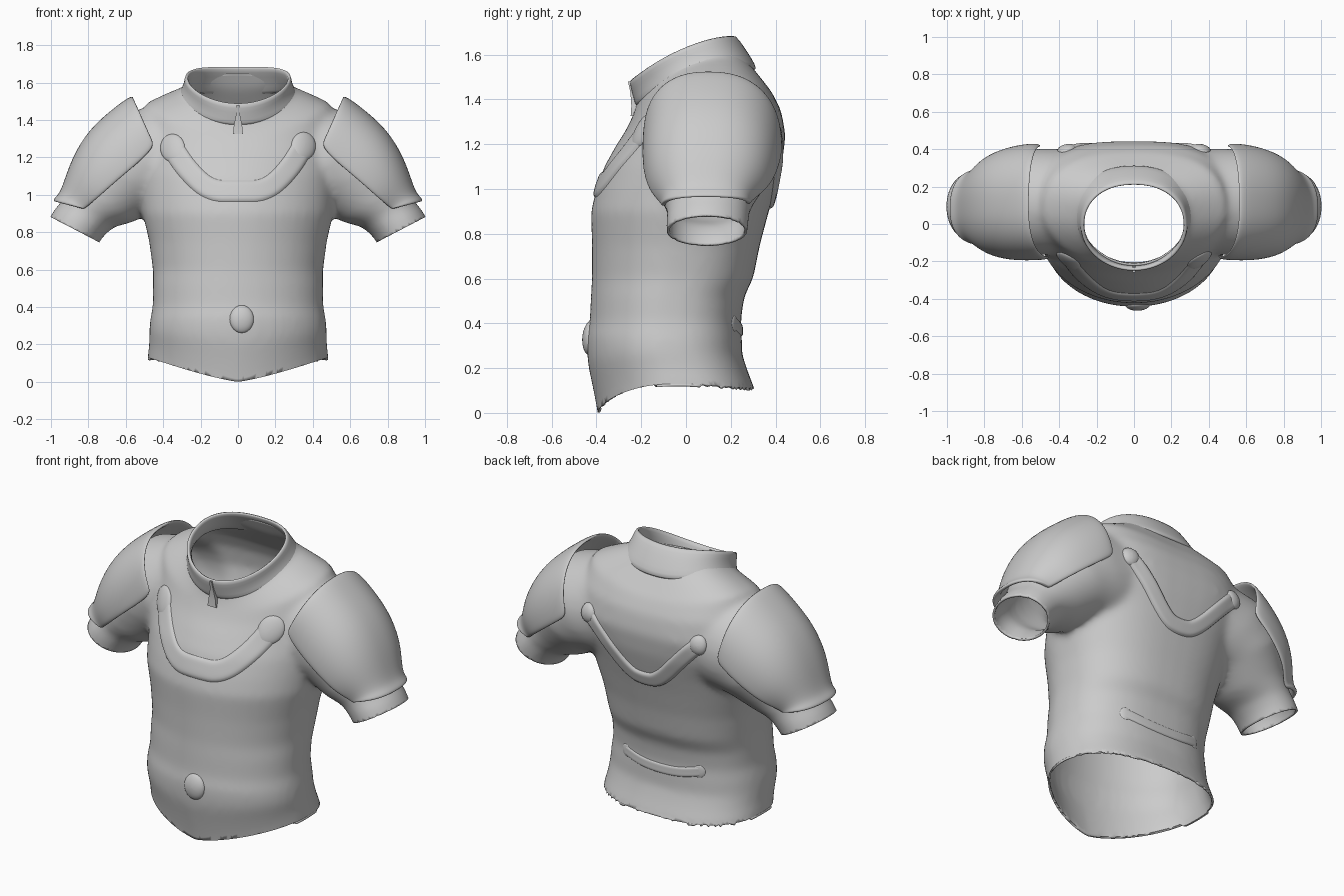
import bpy, bmesh
from math import sin, cos, pi, radians, copysign
from mathutils import Vector
from mathutils.bvhtree import BVHTree

if "Cube" in bpy.data.objects:
    bpy.data.objects.remove(bpy.data.objects["Cube"])

N = 48


def spow(v, p):
    return copysign(abs(v) ** p, v)


def make(name, bm):
    me = bpy.data.meshes.new(name)
    bm.to_mesh(me)
    bm.free()
    ob = bpy.data.objects.new(name, me)
    bpy.context.collection.objects.link(ob)
    return ob


def loft(bm, rings, closed=True, caps=False):
    rows = [[bm.verts.new(p) for p in r] for r in rings]
    n = len(rows[0])
    for a, b in zip(rows, rows[1:]):
        for i in range(n if closed else n - 1):
            j = (i + 1) % n
            bm.faces.new((a[i], a[j], b[j], b[i]))
    if caps:
        bm.faces.new(rows[0])
        bm.faces.new(rows[-1])
    return rows


def body_ring(yf, zf, yb, zb, a, lift=0.0, nb=2.5):
    # front half is a plain ellipse, back half is squarer, sides may rise
    ym, pts = (yf + yb) / 2, []
    for i in range(N):
        t = 2 * pi * i / N
        p = 2 / nb if sin(t) > 0 else 1.0
        x = a * spow(cos(t), p)
        y = ym + (yb - ym) * spow(sin(t), p)
        z = zf + (zb - zf) * (y - yf) / (yb - yf) + lift * (x / a) ** 2
        pts.append((x, y, z))
    return pts


def add_mod(ob, kind, **kw):
    m = ob.modifiers.new(kind.lower(), kind)
    for k, v in kw.items():
        setattr(m, k, v)


# Torso and sleeves as one fused solid
torso = [(-.39, .0, .325, .0, .49), (-.39, .12, .31, .12, .485), (-.415, .2, .275, .2, .475),
         (-.44, .27, .25, .27, .475), (-.445, .33, .25, .33, .47), (-.43, .41, .245, .41, .455),
         (-.425, .52, .26, .52, .455), (-.42, .60, .30, .60, .455), (-.42, .75, .33, .75, .475),
         (-.425, .90, .37, .90, .51), (-.40, 1.0, .40, 1.0, .52), (-.365, 1.1, .43, 1.12, .53, 0, 2.8),
         (-.315, 1.19, .445, 1.24, .535, 0, 3), (-.27, 1.26, .425, 1.35, .525, .05, 2.8),
         (-.24, 1.32, .385, 1.43, .49, .11), (-.225, 1.36, .33, 1.50, .39, .095),
         (-.215, 1.40, .275, 1.57, .285, .075), (-.235, 1.52, .20, 1.72, .262, .03)]
sleeve = [(.35, .12, 1.20, .29, .28, 70), (.49, .12, 1.175, .30, .285, 57), (.62, .12, 1.09, .25, .265, 43),
          (.73, .10, .96, .20, .21, 32), (.80, .10, .90, .155, .185, 28),
          (.85, .095, .85, .15, .185, 28), (.93, .09, .72, .145, .175, 28)]
bm = bmesh.new()
loft(bm, [body_ring(*r) for r in torso], caps=True)
for s in (1, -1):
    rings = []
    for cx, cy, cz, r, ry, ang in sleeve:
        A = radians(ang)
        rings.append([(s * (cx + r * cos(A) * cos(t)), cy + ry * sin(t), cz + r * sin(A) * cos(t))
                      for t in (2 * pi * i / N for i in range(N))])
    loft(bm, rings, caps=True)
bmesh.ops.recalc_face_normals(bm, faces=bm.faces)
body = make("shirt_body", bm)
add_mod(body, 'REMESH', mode='VOXEL', voxel_size=.018)
add_mod(body, 'SMOOTH', factor=.5, iterations=14)
dg = bpy.context.evaluated_depsgraph_get()
fused = bpy.data.meshes.new_from_object(body.evaluated_get(dg))
body.modifiers.clear()


# Openings: neck, hem and cuffs are trimmed with planes
def trim(bm, co, no, test=lambda v: True):
    faces = [f for f in bm.faces if all(test(v.co) for v in f.verts)]
    edges = {e for f in faces for e in f.edges}
    verts = {v for f in faces for v in f.verts}
    bmesh.ops.bisect_plane(bm, geom=list(verts) + list(edges) + faces, plane_co=co,
                           plane_no=no, clear_outer=True)


bm = bmesh.new()
bm.from_mesh(fused)
trim(bm, (0, -.23, 1.455), (0, -.39, .92))
trim(bm, (0, 0, .13), (0, 0, -1))
for s in (1, -1):
    trim(bm, (.875 * s, .1, .815), (.46 * s, 0, -.88), lambda c: c.x * s > .6 and c.z < 1.05)
bmesh.ops.remove_doubles(bm, verts=bm.verts, dist=.004)
for v in bm.verts:  # pointed front hem
    c = v.co
    if c.z < .136:
        c.z = .13
    w = max(0, min(1, (.34 - c.z) / .2))
    if c.y < 0:
        c.z -= w * .13 * max(0, 1 - (abs(c.x) / .48) ** 1.25) * min(1, -c.y / .1)
    else:
        c.z -= w * .02 * min(1, c.y / .3)
bvh = BVHTree.FromBMesh(bm)
bm.to_mesh(body.data)
bm.free()
add_mod(body, 'SOLIDIFY', thickness=.012, offset=-1)

# Collar with a thickened lip and front tab
bm = bmesh.new()
loft(bm, [body_ring(*r, 2.2) for r in ((-.215, 1.37, .31, 1.53, .32, .065), (-.222, 1.40, .285, 1.575, .292, .065),
                                       (-.232, 1.44, .25, 1.63, .277, .06), (-.245, 1.49, .21, 1.685, .275, .04))])
collar = make("collar", bm)
add_mod(collar, 'SOLIDIFY', thickness=.022, offset=0)
add_mod(collar, 'SUBSURF', levels=1, render_levels=1)

bm = bmesh.new()
loft(bm, [[(-w, y - .012, z), (w, y - .012, z), (w, y + .02, z), (-w, y + .02, z)]
          for w, y, z in ((.028, -.235, 1.325), (.022, -.232, 1.37), (.01, -.236, 1.43), (.007, -.247, 1.48))], caps=True)
bmesh.ops.recalc_face_normals(bm, faces=bm.faces)
make("collar_tab", bm)

# Shoulder plates: arches from front edge over the ridge to the back edge
rows = [((.44, -.18, 1.26), (.56, .10, 1.525), (.49, .42, 1.20)),
        ((.53, -.185, 1.17), (.64, .10, 1.47), (.57, .42, 1.14)),
        ((.64, -.185, 1.08), (.79, .10, 1.345), (.66, .40, 1.07)),
        ((.74, -.16, .99), (.88, .10, 1.19), (.75, .36, 1.00)),
        ((.80, -.11, .94), (.925, .09, 1.05), (.81, .29, .95)),
        ((.82, -.10, .925), (.95, .085, .995), (.83, .28, .935)),
        ((.83, -.10, .925), (.985, .08, .965), (.84, .28, .935))]
grid = []
for F, T, B in rows:
    line = []
    for i in range(-12, 13):
        t = abs(i) / 12 * pi / 2
        E = F if i < 0 else B
        sy, c = sin(t) ** .85, max(0, cos(t)) ** .85
        line.append((E[0] + (T[0] - E[0]) * c, T[1] + (E[1] - T[1]) * sy, E[2] + (T[2] - E[2]) * c))
    grid.append(line)
bm = bmesh.new()
loft(bm, grid, closed=False)
plate = make("shoulder_plates", bm)
add_mod(plate, 'SOLIDIFY', thickness=.022, offset=0)
add_mod(plate, 'SUBSURF', levels=2, render_levels=2)
add_mod(plate, 'MIRROR')


# Straps laid on the body by ray casting
def on_body(x, z, d):
    hit = bvh.ray_cast(Vector((x, -2 * d, z)), Vector((0, d, 0)))
    return hit[0], hit[1] if hit[1].y * d < 0 else -hit[1]


def knob(bm, x, z, d, r, h):
    # low dome that follows the body surface
    lines = []
    for k in range(9):
        rad, up = sin(k / 8 * pi / 2), cos(k / 8 * pi / 2)
        ring = []
        for i in range(24):
            t = 2 * pi * i / 24
            p, n = on_body(x + r * max(rad, .01) * cos(t), z + 1.15 * r * max(rad, .01) * sin(t), d)
            ring.append(p + n * (h * up - .003))
        lines.append(ring)
    bm.faces.new(loft(bm, lines)[0])


def strap(name, pts, d, width, height, end=.022):
    path = [Vector((x, 0, z)) for x, z in pts]
    for _ in range(3):
        cut = [path[0]]
        for a, b in zip(path, path[1:]):
            cut += [a.lerp(b, .25), a.lerp(b, .75)]
        path = cut + [path[-1]]
    bm, lines = bmesh.new(), []
    for i, p in enumerate(path):
        t = (path[min(i + 1, len(path) - 1)] - path[max(i - 1, 0)]).normalized()
        side = Vector((-t.z, 0, t.x)) * width / 2
        line = []
        for k in range(-6, 7):
            q = p + side * k / 6
            hit, n = on_body(q.x, q.z, d)
            line.append(hit + n * (height * (1 - abs(k / 6) ** 6) - .003))
        lines.append(line)
    loft(bm, lines, closed=False)
    for x, z in (pts[0], pts[-1]):
        knob(bm, x, z, d, width * .55, end)
    bmesh.ops.recalc_face_normals(bm, faces=bm.faces)
    return make(name, bm)


strap("chest_strap", [(-.35, 1.25), (-.27, 1.13), (-.15, 1.02), (0, 1.02), (.15, 1.02), (.27, 1.13), (.35, 1.26)],
      1, .12, .014)
strap("back_strap", [(-.36, 1.25), (-.27, 1.16), (-.1, .97), (0, .95), (.1, .97), (.27, 1.16), (.36, 1.25)],
      -1, .09, .018, .03)
strap("back_belt_ridge", [(-.24, .40), (-.1, .37), (.1, .37), (.24, .40)], -1, .06, .01, .01)

# Belt buckle
bm = bmesh.new()
knob(bm, .02, .335, 1, .065, .026)
bmesh.ops.recalc_face_normals(bm, faces=bm.faces)
make("belt_buckle", bm)

bpy.ops.object.select_all(action='SELECT')
bpy.context.view_layer.objects.active = body
bpy.ops.object.shade_smooth_by_angle(angle=radians(50))
